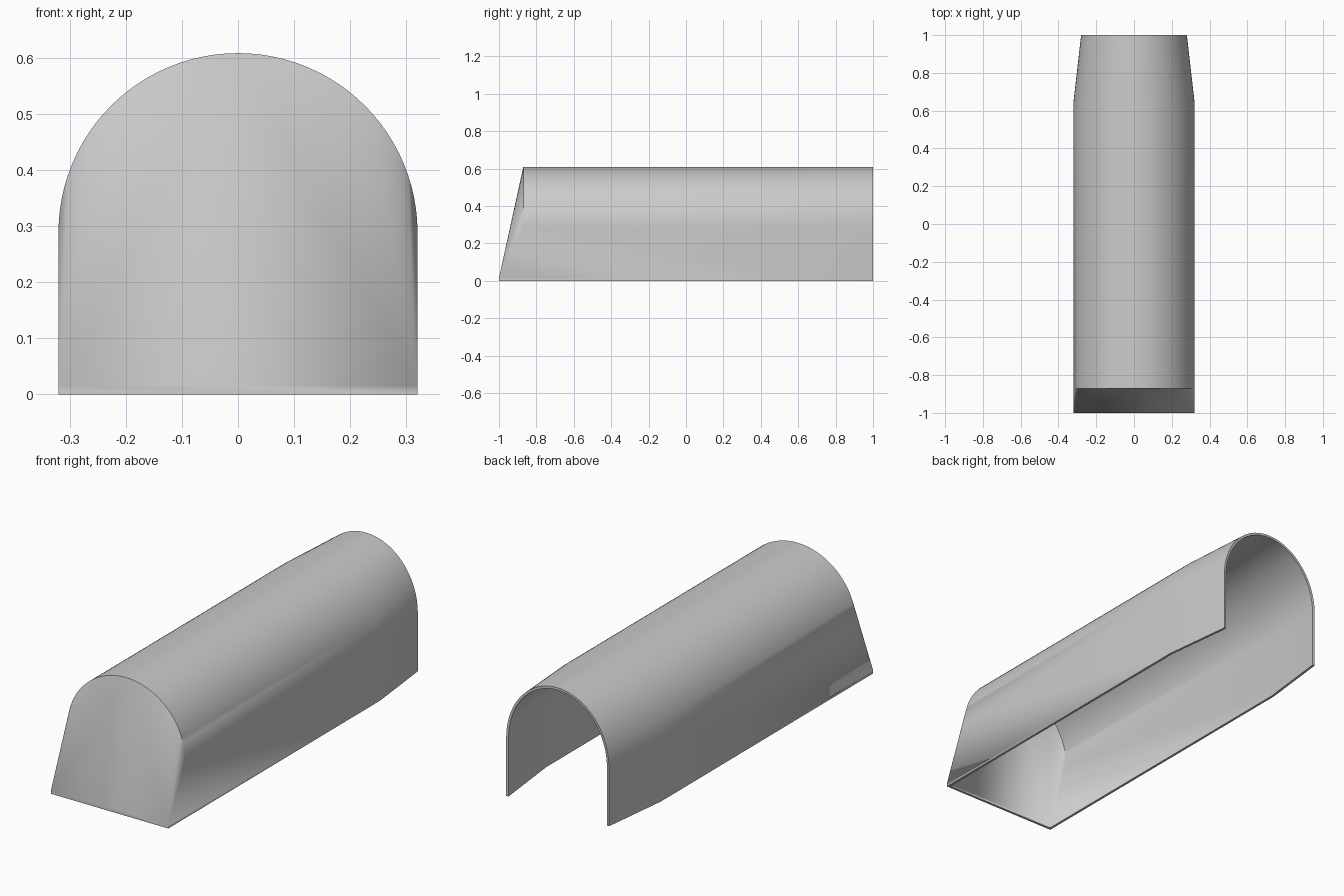
import bpy, bmesh, math

if "Cube" in bpy.data.objects:
    bpy.data.objects.remove(bpy.data.objects["Cube"])

R, TOP, LIP = 0.32, 0.608, 0.015   # arch radius, crown height, front lip height
SPRING = TOP - R                   # height where the walls become the arch
FRONT, SLOPE, TAPER, BACK = -1.0, -0.87, 0.65, 1.0
NARROW = 0.28 / R
SEGMENTS = 48

mat = bpy.data.materials.new("plain grey")
mat.use_nodes = True
grey = (0.6, 0.6, 0.6, 1)
mat.diffuse_color = grey
mat.node_tree.nodes["Principled BSDF"].inputs["Base Color"].default_value = grey

bm = bmesh.new()


def arch(y, scale=1.0):
    """Row of arch vertices from the left spring line over to the right."""
    angles = [math.pi * i / SEGMENTS for i in range(SEGMENTS + 1)]
    return [bm.verts.new((R * scale * math.cos(a), y, SPRING + R * math.sin(a)))
            for a in angles]


def feet(y, z=0.0, scale=1.0):
    """Left and right wall points at one station."""
    return [bm.verts.new((s * R * scale, y, z)) for s in (1, -1)]


# Vaulted roof
rows = [arch(SLOPE), arch(TAPER), arch(BACK, NARROW)]
for near, far in zip(rows, rows[1:]):
    for i in range(SEGMENTS):
        bm.faces.new((near[i], far[i], far[i + 1], near[i + 1]))

# Side walls, running forward to the lip corners
toe, lip = feet(FRONT), feet(FRONT, LIP)
mid, end = feet(TAPER), feet(BACK, 0, NARROW)
for side, k in ((0, 0), (1, SEGMENTS)):
    bm.faces.new((toe[side], mid[side], rows[1][k], rows[0][k], lip[side]))
    bm.faces.new((mid[side], end[side], rows[2][k], rows[1][k]))

# Sloped front: lip, flat centre triangle and a fan from each corner
half = SEGMENTS // 2
bm.faces.new((toe[0], lip[0], lip[1], toe[1]))
bm.faces.new((lip[0], rows[0][half], lip[1]))
for i in range(SEGMENTS):
    bm.faces.new((lip[0 if i < half else 1], rows[0][i], rows[0][i + 1]))

# Make every face point outward
bmesh.ops.recalc_face_normals(bm, faces=bm.faces[:])
bm.faces.ensure_lookup_table()
bm.normal_update()
if bm.faces[half].normal.z < 0:
    bmesh.ops.reverse_faces(bm, faces=bm.faces[:])

mesh = bpy.data.meshes.new("arched_cover")
bm.to_mesh(mesh)
bm.free()
mesh.materials.append(mat)
cover = bpy.data.objects.new("arched_cover", mesh)
bpy.context.collection.objects.link(cover)

# Thin shell thickness, then smooth shading with sharp rims
shell = cover.modifiers.new("shell", "SOLIDIFY")
shell.thickness = 0.012
shell.offset = -1
shell.use_even_offset = True
bpy.ops.object.select_all(action="DESELECT")
bpy.context.view_layer.objects.active = cover
cover.select_set(True)
bpy.ops.object.modifier_apply(modifier="shell")
bpy.ops.object.shade_smooth_by_angle(angle=math.radians(30))
